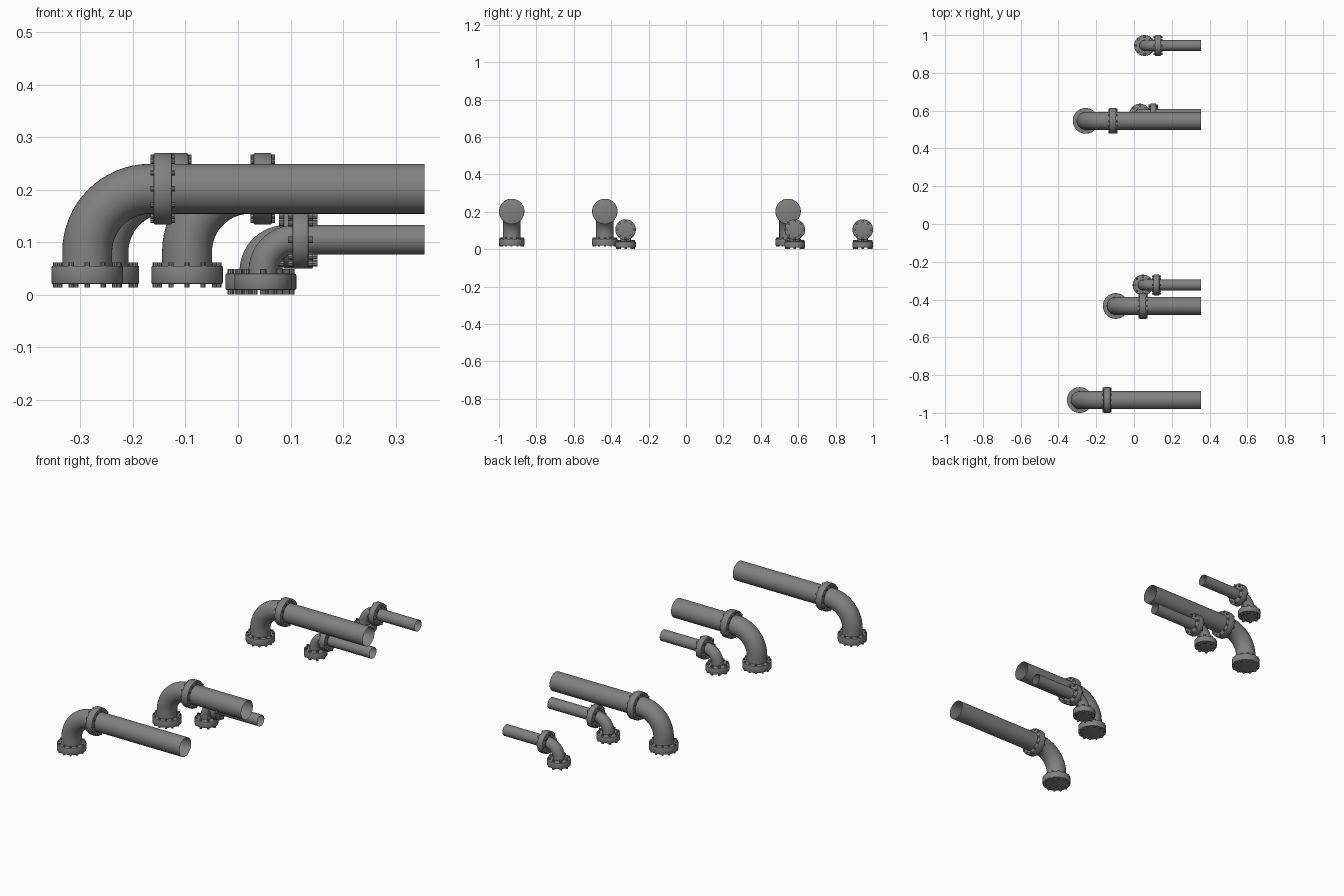
import bpy, bmesh
from math import pi, sin, cos
from mathutils import Matrix, Vector

if "Cube" in bpy.data.objects:
    bpy.data.objects.remove(bpy.data.objects["Cube"])

END_X = 0.355
metal = bpy.data.materials.new("dark_grey_metal")
metal.diffuse_color = (0.22, 0.22, 0.22, 1)
metal.use_nodes = True
metal.node_tree.nodes["Principled BSDF"].inputs["Base Color"].default_value = metal.diffuse_color


def finish(bm, name):
    bmesh.ops.recalc_face_normals(bm, faces=bm.faces)
    me = bpy.data.meshes.new(name)
    bm.to_mesh(me)
    bm.free()
    me.materials.append(metal)
    ob = bpy.data.objects.new(name, me)
    bpy.context.collection.objects.link(ob)
    bpy.ops.object.select_all(action='DESELECT')
    ob.select_set(True)
    bpy.context.view_layer.objects.active = ob
    bpy.ops.object.shade_smooth_by_angle(angle=0.6)
    return ob


def cylinder(bm, r, depth, sides, mat):
    return bmesh.ops.create_cone(bm, cap_ends=True, segments=sides, radius1=r,
                                 radius2=r, depth=depth, matrix=mat)


# open-ended pipe: short riser, quarter bend, straight run along x
def pipe(name, x, y, z0, z1, bend, r, sides=40):
    path = [(x, z0, 0)]
    for i in range(17):
        a = pi / 2 * i / 16
        path.append((x + bend * (1 - cos(a)), z1 - bend + bend * sin(a), a))
    path.append((END_X, z1, pi / 2))
    bm = bmesh.new()
    rings = []
    for px, pz, a in path:
        ring = []
        for k in range(sides):
            t = 2 * pi * k / sides
            ring.append(bm.verts.new((px + r * cos(t) * cos(a), y + r * sin(t),
                                      pz - r * cos(t) * sin(a))))
        rings.append(ring)
    for a, b in zip(rings, rings[1:]):
        for k in range(sides):
            n = (k + 1) % sides
            bm.faces.new((a[k], a[n], b[n], b[k]))
    finish(bm, name)


# solid disc with softened rims and a ring of bolts through it
def flange(name, loc, along_x, r, half, bolts, bolt_ring, bolt_r, bolt_half):
    base = Matrix.Translation(loc)
    if along_x:
        base = base @ Matrix.Rotation(pi / 2, 4, 'Y')
    bm = bmesh.new()
    cylinder(bm, r, 2 * half, 48, base)
    rims = [e for e in bm.edges if any(len(f.verts) > 4 for f in e.link_faces)]
    bmesh.ops.bevel(bm, geom=rims, offset=0.003, segments=2, profile=0.5,
                    affect='EDGES')
    finish(bm, name)
    bm = bmesh.new()
    for k in range(bolts):
        t = 2 * pi * k / bolts
        off = Matrix.Translation(Vector((bolt_ring * cos(t), bolt_ring * sin(t), 0)))
        cylinder(bm, bolt_r, 2 * bolt_half, 10, base @ off)
    finish(bm, name + "_bolts")


# large pipes: (riser x, y)
for i, (x, y) in enumerate([(-0.287, -0.932), (-0.097, -0.434), (-0.256, 0.546)], 1):
    n = f"large_pipe_{i}"
    pipe(n, x, y, 0.03, 0.202, 0.12, 0.0475)
    spec = (0.068, 0.0175, 12, 0.0605, 0.0052, 0.0235)
    flange(n + "_base_flange", (x, y, 0.038), False, *spec)
    flange(n + "_joint_flange", (x + 0.144, y, 0.202), True, *spec)

# small pipes
for i, (x, y) in enumerate([(0.048, -0.323), (0.031, 0.582), (0.056, 0.945)], 1):
    n = f"small_pipe_{i}"
    pipe(n, x, y, 0.02, 0.105, 0.06, 0.028)
    spec = (0.055, 0.0155, 8, 0.045, 0.0065, 0.024)
    flange(n + "_base_flange", (x, y, 0.025), False, *spec)
    flange(n + "_joint_flange", (x + 0.071, y, 0.105), True, *spec)
